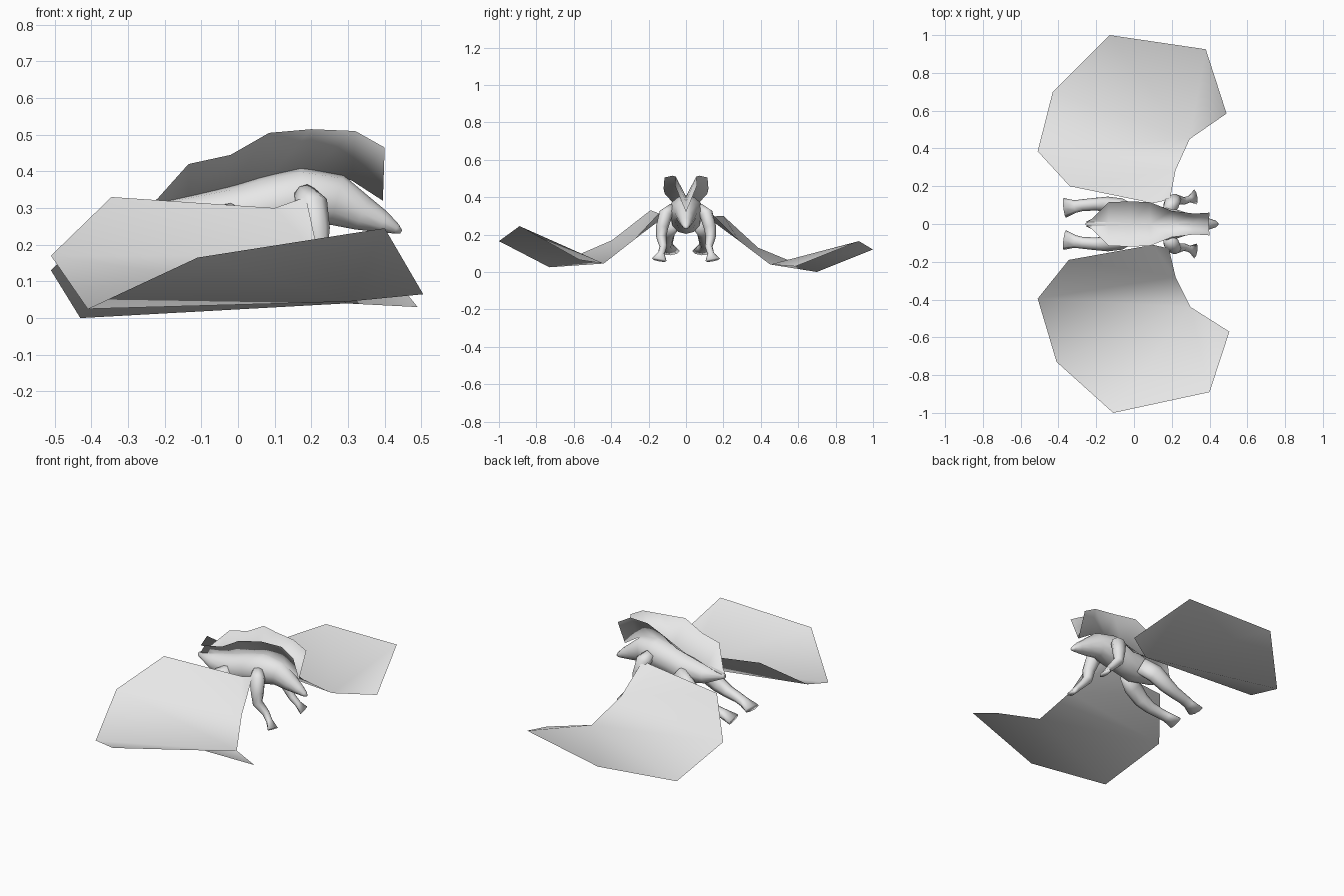
import bpy, bmesh, math
from mathutils import Vector

cube = bpy.data.objects.get("Cube")
if cube:
    bpy.data.objects.remove(cube, do_unlink=True)

grey = bpy.data.materials.new("light_grey")
grey.use_nodes = True
colour = (0.8, 0.8, 0.8, 1)
grey.diffuse_color = colour
for node in grey.node_tree.nodes:
    if node.type == "BSDF_PRINCIPLED":
        node.inputs["Base Color"].default_value = colour
        node.inputs["Roughness"].default_value = 0.8


def finish(name, bm):
    """Turn the bmesh into a smooth shaded grey object."""
    for face in bm.faces:
        face.smooth = True
    mesh = bpy.data.meshes.new(name)
    bm.to_mesh(mesh)
    bm.free()
    mesh.materials.append(grey)
    obj = bpy.data.objects.new(name, mesh)
    bpy.context.collection.objects.link(obj)
    return obj


def sheet(name, points, faces):
    """Thin open surface whose faces all look upward."""
    bm = bmesh.new()
    verts = [bm.verts.new(p) for p in points]
    for face in faces:
        bm.faces.new([verts[i] for i in face])
    bm.normal_update()
    for face in list(bm.faces):
        if face.normal.z < 0:
            face.normal_flip()
    return finish(name, bm)


def tube(name, stations, side=1, sides=8):
    """Loft of ellipses; each station is x, y, z, half width, half depth."""
    bm = bmesh.new()
    centres = [Vector((x, y * side, z)) for x, y, z, w, d in stations]
    rings = []
    for i, centre in enumerate(centres):
        ahead = centres[min(i + 1, len(centres) - 1)]
        behind = centres[max(i - 1, 0)]
        along = (ahead - behind).normalized()
        across = Vector((0, 1, 0))
        across = (across - along * across.dot(along)).normalized()
        up = along.cross(across)
        width, depth = stations[i][3:]
        ring = []
        for k in range(sides):
            a = math.tau * k / sides
            offset = across * width * math.cos(a) + up * depth * math.sin(a)
            ring.append(bm.verts.new(centre + offset))
        rings.append(ring)
    for low, high in zip(rings, rings[1:]):
        for k in range(sides):
            n = (k + 1) % sides
            bm.faces.new((low[k], low[n], high[n], high[k]))
    bm.faces.new(rings[0])
    bm.faces.new(rings[-1])
    bmesh.ops.recalc_face_normals(bm, faces=bm.faces[:])
    return finish(name, bm)


# Body, neck and pointed head in one loft
tube("body_and_head", [
    (-.25, 0, .298, .015, .012), (-.14, 0, .283, .062, .05),
    (0, 0, .283, .082, .08), (.08, 0, .303, .082, .083),
    (.18, 0, .327, .092, .083), (.27, 0, .322, .062, .07),
    (.34, 0, .285, .043, .048), (.395, 0, .262, .03, .03),
    (.432, 0, .243, .018, .014), (.445, 0, .235, .005, .005)], sides=12)

# Legs: front pair hangs down, hind pair stretches backward
front_leg = [
    (.18, .07, .34, .03, .03), (.2, .108, .31, .037, .045),
    (.215, .128, .24, .033, .036), (.22, .132, .185, .027, .028),
    (.265, .122, .135, .02, .02), (.295, .132, .1, .018, .017),
    (.325, .143, .065, .04, .014)]
hind_leg = [
    (0, .06, .27, .035, .055), (-.07, .095, .23, .042, .058),
    (-.14, .105, .18, .04, .045), (-.2, .105, .155, .034, .034),
    (-.27, .1, .14, .031, .027), (-.31, .093, .13, .033, .025),
    (-.367, .085, .11, .053, .022)]
for label, side in (("left", 1), ("right", -1)):
    tube("front_leg_" + label, front_leg, side)
    tube("hind_leg_" + label, hind_leg, side)

# Trough shaped crest: spine line, with a rim raised on each side
spine = [(-.26, .3), (-.135, .325), (-.02, .355), (.085, .385),
         (.2, .405), (.31, .375), (.395, .32)]
rim = [(-.22, .03, .325), (-.135, .115, .42), (-.02, .12, .445),
       (.085, .115, .505), (.2, .07, .515), (.32, .055, .51), (.4, .06, .465)]
n = len(spine)
crest = [(x, 0, z) for x, z in spine]
crest += [(x, y, z) for x, y, z in rim] + [(x, -y, z) for x, y, z in rim]
sheet("back_crest", crest, [
    (i, i + 1, i + 1 + start, i + start)
    for start in (n, n + n) for i in range(n - 1)])

# Wings: rear root, mid root, front root, then the leading edge outward,
# the tip, and the trailing edge back toward the root
left_wing = [
    (-.34, .2, .3), (.1, .11, .295), (.19, .13, .32), (.22, .285, .165),
    (.295, .45, .04), (.49, .585, .03), (.38, .925, .165),
    (-.13, 1, .12), (-.43, .7, 0), (-.51, .385, .13)]
right_wing = [
    (-.345, -.19, .33), (.1, -.11, .3), (.185, -.13, .33), (.22, -.28, .17),
    (.3, -.44, .045), (.505, -.57, .065), (.4, -.89, .245),
    (-.11, -1, .165), (-.41, -.73, .025), (-.51, -.395, .17)]
# The outer panels fan out from the bend of the leading edge
panels = [(0, 1, 3), (1, 2, 3), (0, 3, 9), (9, 3, 4), (9, 4, 8),
          (8, 4, 7), (7, 4, 6), (6, 4, 5)]
sheet("left_wing", left_wing, panels)
sheet("right_wing", right_wing, panels)
